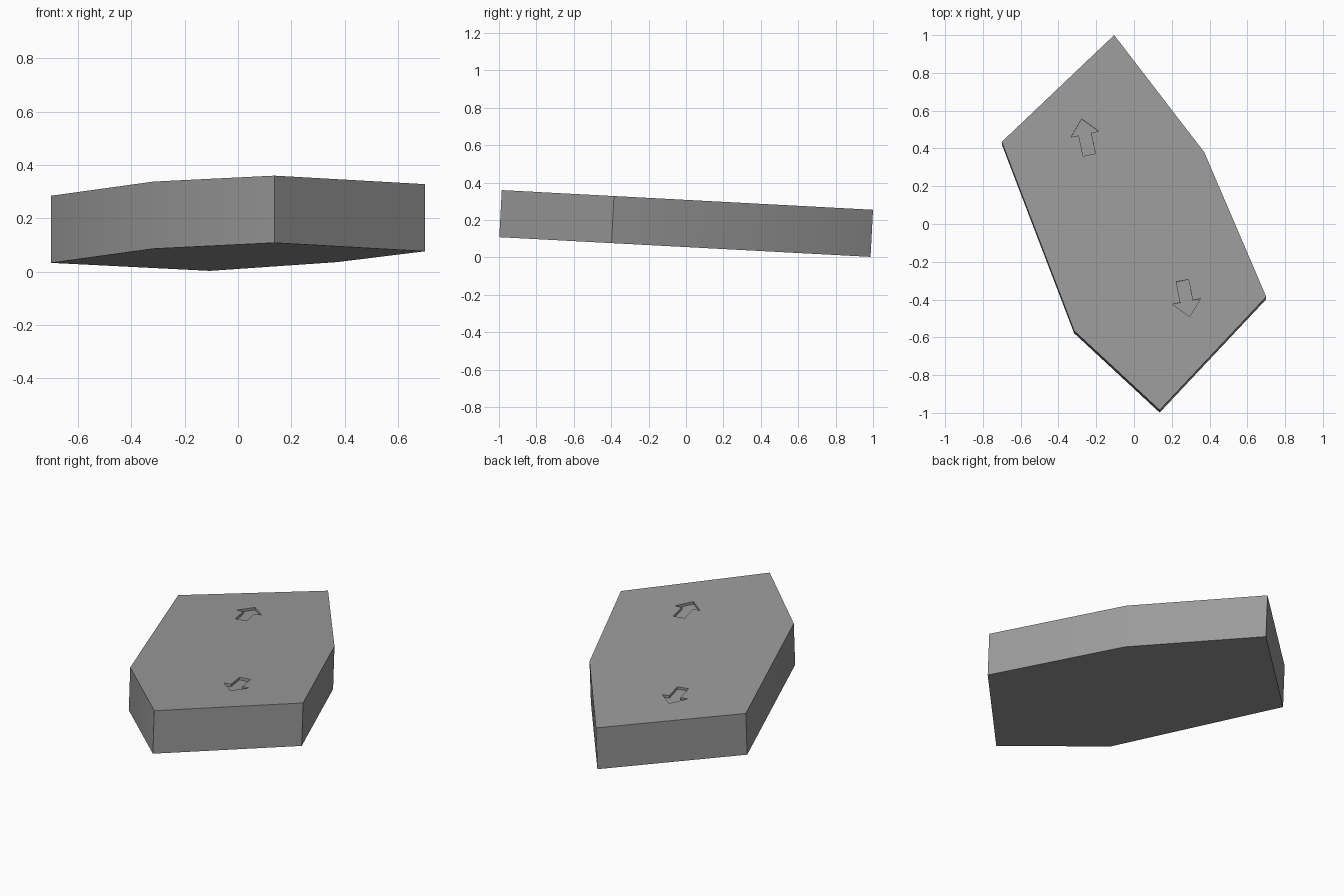
import bpy, bmesh, math
from mathutils import Vector, Matrix

if "Cube" in bpy.data.objects:
    bpy.data.objects.remove(bpy.data.objects["Cube"])

SLOPE = -0.053                                   # top falls gently towards the back
NORMAL = Vector((0, -SLOPE, 1)).normalized()

grey = bpy.data.materials.new("mid_grey")
grey.diffuse_color = (0.33, 0.33, 0.33, 1)
grey.use_nodes = True
grey.node_tree.nodes["Principled BSDF"].inputs["Base Color"].default_value = grey.diffuse_color


def prism(name, outline, above, below):
    """Extrude an outline on the sloping top plane along its normal."""
    bm = bmesh.new()
    base = [Vector((x, y, 0.308 + SLOPE * y)) for x, y in outline]
    top = [bm.verts.new(p + NORMAL * above) for p in base]
    bot = [bm.verts.new(p - NORMAL * below) for p in base]
    bm.faces.new(top)
    bm.faces.new(bot[::-1])
    n = len(base)
    for i in range(n):
        j = (i + 1) % n
        bm.faces.new((top[i], bot[i], bot[j], top[j]))
    bmesh.ops.recalc_face_normals(bm, faces=bm.faces)
    mesh = bpy.data.meshes.new(name)
    bm.to_mesh(mesh)
    bm.free()
    mesh.materials.append(grey)
    obj = bpy.data.objects.new(name, mesh)
    bpy.context.collection.objects.link(obj)
    return obj


def arrow(center, angle):
    """Block arrow outline pointing along +y, turned and moved into place."""
    half = [(0, 0.097), (-0.075, 0.015), (-0.033, 0.015), (-0.033, -0.097)]
    pts = half + [(-x, y) for x, y in half[:0:-1]]
    turn = Matrix.Rotation(math.radians(angle), 2)
    return [tuple(turn @ Vector(p) + Vector(center)) for p in pts]


# Six-sided tilted slab
slab = prism("slab", [(-0.105, 1.0), (-0.70, 0.435), (-0.317, -0.565),
                      (0.136, -0.985), (0.70, -0.385), (0.372, 0.38)], 0, 0.252)

# Two shallow engraved arrows pointing towards opposite ends
for label, center, angle in (("back", (-0.257, 0.461), 12),
                             ("front", (0.275, -0.395), 191)):
    cutter = prism(label + "_arrow_cutter", arrow(center, angle), 0.05, 0.015)
    cutter.hide_render = True
    cut = slab.modifiers.new(label + "_arrow", 'BOOLEAN')
    cut.operation = 'DIFFERENCE'
    cut.solver = 'EXACT'
    cut.object = cutter
    bpy.context.view_layer.objects.active = slab
    slab.select_set(True)
    bpy.ops.object.modifier_apply(modifier=cut.name)
    bpy.data.objects.remove(cutter)

# Soften the shallow side corners, keep the rest sharp
slab.select_set(True)
bpy.context.view_layer.objects.active = slab
bpy.ops.object.shade_smooth_by_angle(angle=math.radians(30))
